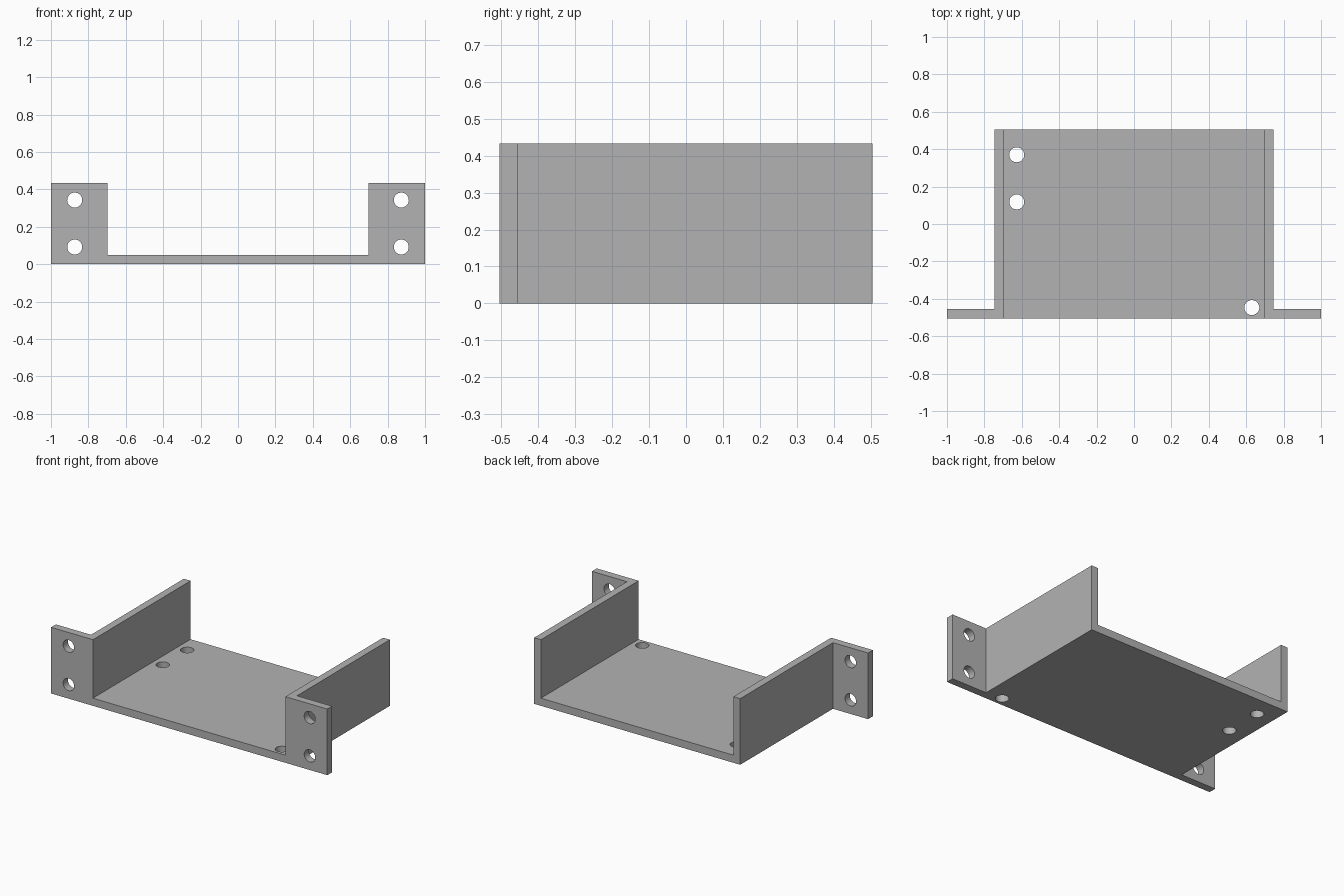
import bpy
import bmesh
from math import pi
from mathutils import Matrix, Vector

if "Cube" in bpy.data.objects:
    bpy.data.objects.remove(bpy.data.objects["Cube"])

HALF_DEPTH = 0.505
HEIGHT = 0.433
THICK = 0.05
WALL_IN, WALL_OUT = 0.697, 0.746
HOLE_R = 0.04

grey = bpy.data.materials.new("plain grey")
grey.use_nodes = True
grey.diffuse_color = (0.45, 0.45, 0.45, 1)
grey.node_tree.nodes["Principled BSDF"].inputs["Base Color"].default_value = grey.diffuse_color


def make_object(name, bm):
    bmesh.ops.recalc_face_normals(bm, faces=bm.faces)
    mesh = bpy.data.meshes.new(name)
    bm.to_mesh(mesh)
    bm.free()
    mesh.materials.append(grey)
    obj = bpy.data.objects.new(name, mesh)
    bpy.context.collection.objects.link(obj)
    return obj


def box(name, low, high):
    low, high = Vector(low), Vector(high)
    bm = bmesh.new()
    place = Matrix.Translation((low + high) / 2) @ Matrix.Diagonal((*(high - low), 1))
    bmesh.ops.create_cube(bm, size=1, matrix=place)
    return make_object(name, bm)


def combine(target, tool, operation):
    mod = target.modifiers.new(operation.lower(), "BOOLEAN")
    mod.operation, mod.solver, mod.object = operation, "EXACT", tool
    bpy.context.view_layer.objects.active = target
    bpy.ops.object.modifier_apply(modifier=mod.name)
    bpy.data.objects.remove(tool)


# Tray: U-shaped section swept from front to back
half = [(WALL_OUT, 0), (WALL_OUT, HEIGHT), (WALL_IN, HEIGHT), (WALL_IN, THICK)]
section = half + [(-x, z) for x, z in reversed(half)]
bm = bmesh.new()
face = bm.faces.new([bm.verts.new((x, -HALF_DEPTH, z)) for x, z in section])
swept = bmesh.ops.extrude_face_region(bm, geom=[face], use_keep_orig=True)
bmesh.ops.translate(bm, vec=(0, 2 * HALF_DEPTH, 0),
                    verts=[v for v in swept["geom"] if isinstance(v, bmesh.types.BMVert)])
bracket = make_object("mounting_bracket", bm)

# Front mounting ears, running through the wall thickness
for side, inner, outer in (("left", WALL_IN, 1), ("right", -1, -WALL_IN)):
    ear = box(side + "_ear", (inner, -HALF_DEPTH, 0),
              (outer, THICK - HALF_DEPTH, HEIGHT))
    combine(bracket, ear, "UNION")

# Screw holes through the ears and the floor
ear_turn = Matrix.Rotation(pi / 2, 4, "X")
holes = [Matrix.Translation((x, THICK / 2 - HALF_DEPTH, z)) @ ear_turn
         for x in (-0.873, 0.873) for z in (0.092, 0.343)]
holes += [Matrix.Translation((x, y, THICK / 2))
          for x, y in ((-0.627, 0.37), (-0.627, 0.118), (0.63, -0.447))]
bm = bmesh.new()
for place in holes:
    bmesh.ops.create_cone(bm, cap_ends=True, segments=48, radius1=HOLE_R,
                          radius2=HOLE_R, depth=2 * THICK, matrix=place)
combine(bracket, make_object("hole_cutter", bm), "DIFFERENCE")

# Smooth hole walls, crisp edges
bpy.ops.object.select_all(action="DESELECT")
bracket.select_set(True)
bpy.context.view_layer.objects.active = bracket
bpy.ops.object.shade_smooth_by_angle(angle=pi / 6)
